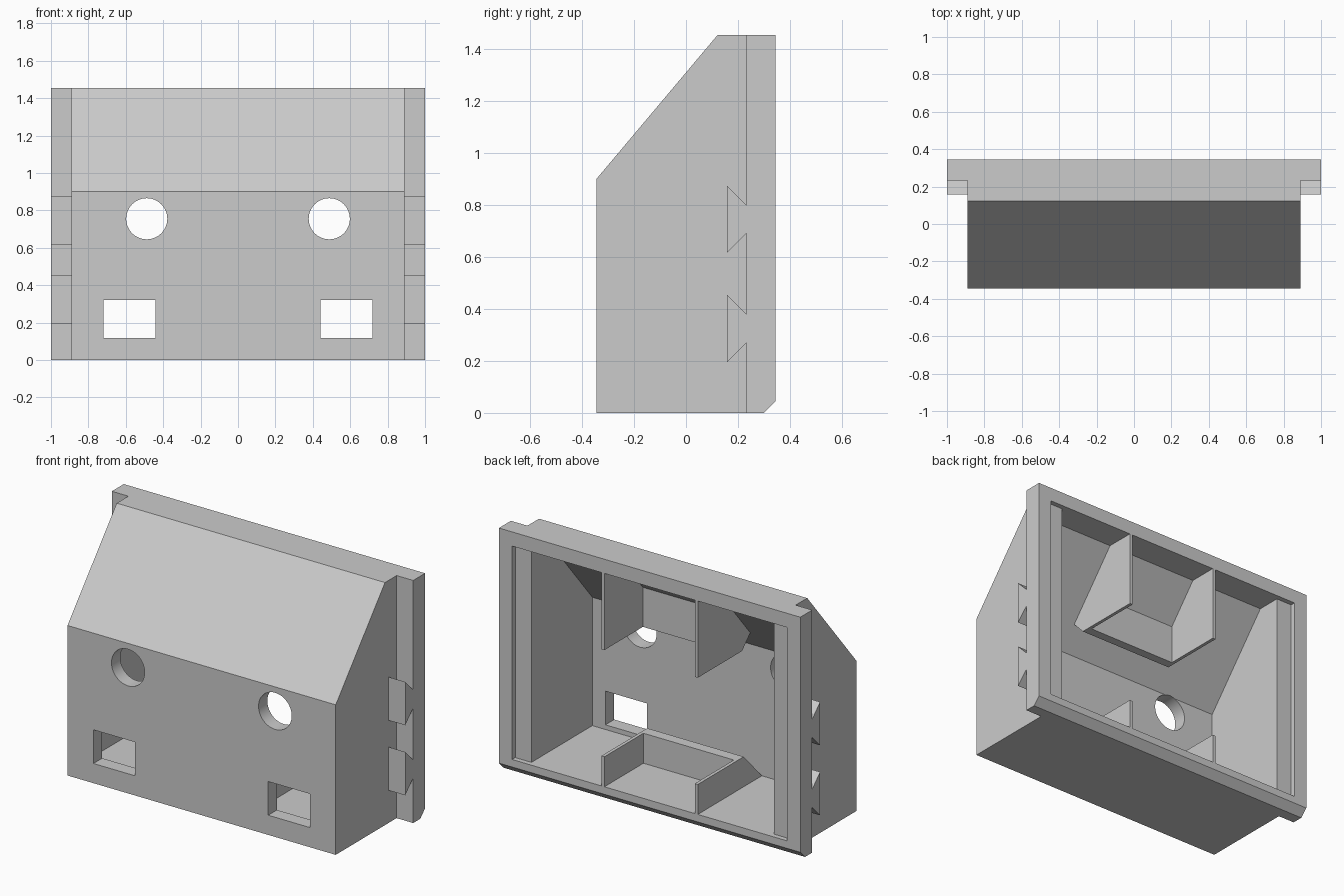
import bpy
import bmesh
import math
from mathutils import Matrix

cube = bpy.data.objects.get("Cube")
if cube:
    bpy.data.objects.remove(cube, do_unlink=True)

grey = bpy.data.materials.new("plain grey")
grey.use_nodes = True
tone = (0.6, 0.6, 0.6, 1)
grey.diffuse_color = tone
grey.node_tree.nodes["Principled BSDF"].inputs["Base Color"].default_value = tone


def finish(name, bm):
    bmesh.ops.recalc_face_normals(bm, faces=bm.faces)
    mesh = bpy.data.meshes.new(name)
    bm.to_mesh(mesh)
    bm.free()
    mesh.materials.append(grey)
    obj = bpy.data.objects.new(name, mesh)
    bpy.context.collection.objects.link(obj)
    return obj


def prism(name, x0, x1, profile):
    """Extrude a (y, z) outline from x0 to x1."""
    bm = bmesh.new()
    face = bm.faces.new([bm.verts.new((x0, y, z)) for y, z in profile])
    out = bmesh.ops.extrude_face_region(bm, geom=[face])
    verts = [v for v in out["geom"] if isinstance(v, bmesh.types.BMVert)]
    bmesh.ops.translate(bm, verts=verts, vec=(x1 - x0, 0, 0))
    return finish(name, bm)


def box(name, x0, x1, y0, y1, z0, z1):
    return prism(name, x0, x1, [(y0, z0), (y1, z0), (y1, z1), (y0, z1)])


def combine(target, tool, operation):
    mod = target.modifiers.new(operation.title(), "BOOLEAN")
    mod.operation = operation
    mod.solver = "EXACT"
    mod.object = tool
    bpy.context.view_layer.objects.active = target
    bpy.ops.object.modifier_apply(modifier=mod.name)
    bpy.data.objects.remove(tool, do_unlink=True)


FRONT, BACK, TOP = -0.345, 0.345, 1.455
FLOOR, CEIL, INNER = 0.09, 1.37, -0.262

# Housing with sloped front, joined to the rear flange
housing = prism("housing", -0.89, 0.89, [
    (FRONT, 0), (0.26, 0), (0.26, TOP), (0.122, TOP), (FRONT, 0.9)])
flange = prism("flange", -1, 1, [
    (0.232, 0), (0.3, 0), (BACK, 0.045), (BACK, TOP), (0.232, TOP)])
combine(housing, flange, "UNION")

# Hollow inside, open at the back, with a shallow recess at the sides
cavity = prism("cavity_cutter", -0.805, 0.805, [
    (INNER, FLOOR), (0.5, FLOOR), (0.5, CEIL), (0.168, CEIL), (INNER, 0.86)])
combine(housing, cavity, "DIFFERENCE")
for side in (-1, 1):
    a, b = sorted((side * 0.78, side * 0.912))
    recess = box("recess_cutter", a, b, 0.315, 0.5, FLOOR, CEIL)
    combine(housing, recess, "DIFFERENCE")

# Round and rectangular openings through the front wall
for side in (-1, 1):
    bm = bmesh.new()
    bmesh.ops.create_cone(
        bm, cap_ends=True, segments=48, radius1=0.11, radius2=0.11, depth=0.3,
        matrix=Matrix.Translation((side * 0.488, -0.3, 0.755))
        @ Matrix.Rotation(math.pi / 2, 4, "X"))
    combine(housing, finish("round_cutter", bm), "DIFFERENCE")
    a, b = sorted((side * 0.442, side * 0.718))
    window = box("window_cutter", a, b, -0.45, -0.15, 0.118, 0.32)
    combine(housing, window, "DIFFERENCE")

# Dovetail clips on both sides, in front of the flange
for side, word in ((-1, "right"), (1, "left")):
    for z, level in ((0.325, "lower"), (0.745, "upper")):
        a, b = sorted((side * 0.89, side))
        prism(f"{level}_clip_{word}", a, b, [
            (0.232, z - 0.055), (0.232, z + 0.055),
            (0.157, z + 0.13), (0.157, z - 0.13)])

# Upper and lower pockets: two thin ribs and a cross wall each
upper_rib = [(BACK, CEIL), (BACK, 0.91), (-0.075, 0.91), (-0.152, 0.99), (0.168, CEIL)]
upper_wall = [(-0.02, 0.91), (-0.075, 0.91), (-0.152, 0.99), (-0.02, 1.147)]
lower_rib = [(BACK, FLOOR), (BACK, 0.27), (-0.09, 0.27), (INNER, FLOOR)]
lower_wall = [(-0.025, FLOOR), (-0.025, 0.27), (-0.09, 0.27), (INNER, FLOOR)]
for level, rib, wall in (("upper", upper_rib, upper_wall),
                         ("lower", lower_rib, lower_wall)):
    prism(f"{level}_rib_right", -0.32, -0.3, rib)
    prism(f"{level}_rib_left", 0.3, 0.32, rib)
    prism(f"{level}_cross_wall", -0.3, 0.3, wall)

# Keep edges crisp while smoothing the round holes
bpy.ops.object.select_all(action="DESELECT")
housing.select_set(True)
bpy.context.view_layer.objects.active = housing
bpy.ops.object.shade_smooth_by_angle(angle=math.radians(25))
